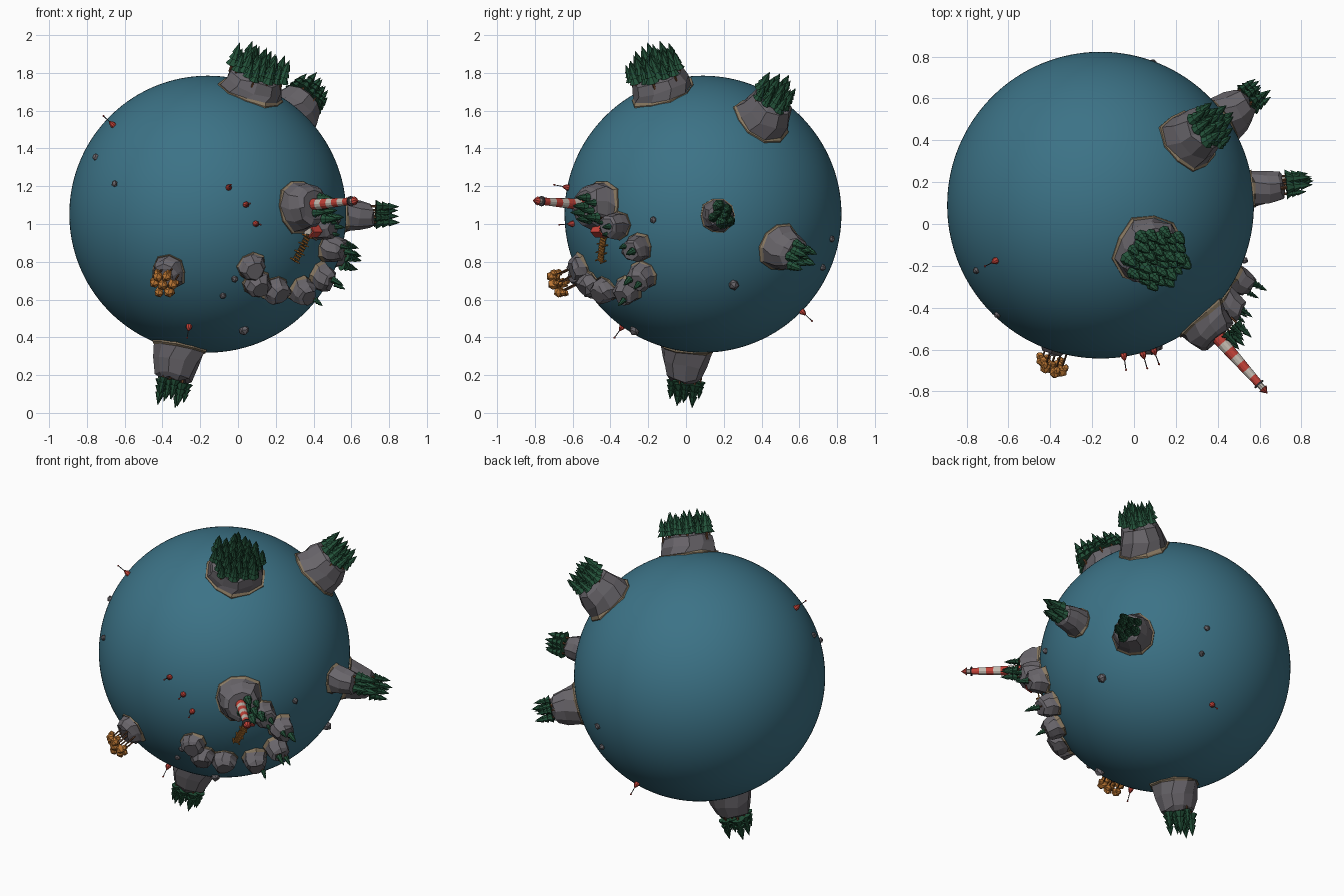
import bpy, bmesh, math, random
from mathutils import Vector, Matrix

random.seed(7)
cube = bpy.data.objects.get("Cube")
if cube:
    bpy.data.objects.remove(cube)

CENTRE, R = Vector((-0.16, 0.09, 1.052)), 0.733
COLOURS = {
    "ocean_blue": (0.045, 0.17, 0.24), "rock_grey": (0.14, 0.13, 0.145),
    "sand": (0.25, 0.19, 0.12), "pine_green": (0.017, 0.085, 0.042),
    "bark_brown": (0.12, 0.05, 0.022), "autumn_orange": (0.52, 0.19, 0.035),
    "signal_red": (0.55, 0.055, 0.04), "off_white": (0.55, 0.5, 0.44),
    "dock_wood": (0.36, 0.14, 0.025), "dark_metal": (0.05, 0.045, 0.05)}
NAMES = list(COLOURS)
for name, rgb in COLOURS.items():
    m = bpy.data.materials.new(name)
    m.use_nodes = True
    m.diffuse_color = (*rgb, 1)
    m.node_tree.nodes["Principled BSDF"].inputs["Base Color"].default_value = (*rgb, 1)


def finish(bm, name):
    """Turn a bmesh into an object carrying only the materials it uses."""
    used = sorted({f.material_index for f in bm.faces})
    for f in bm.faces:
        f.material_index = used.index(f.material_index)
    mesh = bpy.data.meshes.new(name)
    bm.to_mesh(mesh)
    bm.free()
    for i in used:
        mesh.materials.append(bpy.data.materials[NAMES[i]])
    ob = bpy.data.objects.new(name, mesh)
    bpy.context.collection.objects.link(ob)
    return ob


def frame(d):
    """Frame at the globe centre with z pointing outward along d."""
    return Matrix.Translation(CENTRE) @ Vector(d).to_track_quat('Z', 'Y').to_matrix().to_4x4()


def paint(verts, colour):
    for f in {f for v in verts for f in v.link_faces}:
        f.material_index = NAMES.index(colour)


def cone(bm, M, r1, r2, z1, z2, colour, sides=7):
    T = M @ Matrix.Translation((0, 0, (z1 + z2) / 2))
    paint(bmesh.ops.create_cone(bm, cap_ends=True, segments=sides, radius1=r1,
          radius2=max(r2, 0.0005), depth=z2 - z1, matrix=T)["verts"], colour)


def box(bm, M, pos, size, colour):
    T = M @ Matrix.Translation(pos) @ Matrix.Diagonal((*size, 1))
    paint(bmesh.ops.create_cube(bm, size=1, matrix=T)["verts"], colour)


def blob(bm, M, pos, r, colour, rough=0.15):
    vs = bmesh.ops.create_icosphere(bm, subdivisions=1, radius=r)["verts"]
    for v in vs:
        v.co = M @ (Vector(pos) + v.co * random.uniform(1 - rough, 1 + rough))
    paint(vs, colour)


def rock(name, d, r, top_r, top, sides=10):
    """Faceted tapering island with a sandy band at the waterline."""
    bm, M = bmesh.new(), frame(d)
    shore = math.sqrt(R * R - r * r)
    rows = [(r * 1.03, shore - 0.04), (r * 1.03, shore + 0.008),
            (r * 0.96, shore + 0.014), (r * 0.55 + top_r * 0.45, (shore + top) / 2),
            (top_r, top - 0.015), (top_r * 0.75, top)]
    wob = [random.uniform(0.9, 1.08) for _ in range(sides)]
    rings = []
    for k, (rr, z) in enumerate(rows):
        ring = []
        for i in range(sides):
            a = math.tau * (i + 0.3 * (k > 2)) / sides
            q = rr * wob[i] * (random.uniform(0.95, 1.05) if k > 2 else 1)
            dz = random.uniform(-0.012, 0.012) if k > 1 else 0
            ring.append(bm.verts.new(M @ Vector((q * math.cos(a), q * math.sin(a), z + dz))))
        rings.append(ring)
    for k in range(len(rings) - 1):
        for i in range(sides):
            j = (i + 1) % sides
            f = bm.faces.new((rings[k][i], rings[k][j], rings[k + 1][j], rings[k + 1][i]))
            f.material_index = NAMES.index("sand" if k < 2 else "rock_grey")
    bm.faces.new(rings[-1]).material_index = NAMES.index("rock_grey")
    finish(bm, name)


def pine(bm, M, x, y, z, h):
    """Trunk with three stacked cones."""
    T = M @ Matrix.Translation((x, y, z)) @ Matrix.Rotation(random.random() * 6, 4, 'Z')
    cone(bm, T, h * 0.05, h * 0.05, -0.02, h * 0.3, "bark_brown", 5)
    for lo, hi, r in ((0.15, 0.55, 0.25), (0.38, 0.78, 0.2), (0.6, 1.0, 0.15)):
        cone(bm, T, h * r, 0, h * lo, h * hi, "pine_green")


def grove(name, d, count, spread, z, h):
    bm, M = bmesh.new(), frame(d)
    for i in range(count):
        a, q = i * 2.4, spread * math.sqrt((i + 0.5) / count)
        pine(bm, M, q * math.cos(a), q * math.sin(a), z - 0.15 * q, h * random.uniform(0.8, 1.2))
    finish(bm, name)


# Ocean globe
bm = bmesh.new()
bmesh.ops.create_icosphere(bm, subdivisions=6, radius=R, matrix=Matrix.Translation(CENTRE))
for f in bm.faces:
    f.smooth = True
finish(bm, "ocean_globe")

# Wooded islands: direction, base radius, top radius, top height, trees, spread, tree height
ISLANDS = {
    "north": ((0.32, -0.30, 0.90), 0.18, 0.15, 0.83, 36, 0.145, 0.135),
    "upper_back": ((0.58, 0.42, 0.69), 0.155, 0.11, 0.88, 18, 0.1, 0.13),
    "lower_back": ((0.79, 0.56, -0.24), 0.125, 0.085, 0.88, 9, 0.07, 0.125),
    "left_side": ((0.9, 0.1, -0.01), 0.095, 0.07, 0.88, 7, 0.055, 0.13),
    "south": ((-0.19, -0.10, -0.92), 0.145, 0.1, 0.9, 13, 0.085, 0.13)}
for name, (d, r, tr, top, n, spread, h) in ISLANDS.items():
    rock(name + "_island", d, r, tr, top)
    grove(name + "_pines", d, n, spread, top, h)

# Lighthouse island with its pines
LIGHT = (0.66, -0.745, 0.06)
rock("lighthouse_island", LIGHT, 0.14, 0.105, 0.85)
grove("lighthouse_pines", (0.69, -0.68, 0.02), 7, 0.075, 0.85, 0.1)

# Striped lighthouse tower, gallery, lantern and cap
bm, M = bmesh.new(), frame(LIGHT)
BANDS, z0, z1 = 7, 0.84, 1.14
for i in range(BANDS):
    lo, hi = i / BANDS, (i + 1) / BANDS
    cone(bm, M, 0.032 - 0.013 * lo, 0.032 - 0.013 * hi, z0 + (z1 - z0) * lo,
         z0 + (z1 - z0) * hi, "off_white" if i % 2 else "signal_red", 12)
cone(bm, M, 0.027, 0.027, 1.14, 1.148, "dark_metal", 12)
cone(bm, M, 0.015, 0.015, 1.148, 1.172, "off_white", 8)
cone(bm, M, 0.024, 0, 1.172, 1.205, "signal_red", 8)
finish(bm, "lighthouse")

# Crescent of small rocks
CHAIN = [(0.61, -0.47, -0.06), (0.66, -0.36, -0.18), (0.63, -0.34, -0.35),
         (0.52, -0.42, -0.43), (0.40, -0.57, -0.44), (0.28, -0.64, -0.40), (0.25, -0.69, -0.30)]
for i, d in enumerate(CHAIN):
    rock(f"crescent_rock_{i + 1}", d, 0.078, 0.062, 0.845 - 0.008 * i, 8)
for i, n in ((0, 3), (1, 2), (2, 2), (3, 1)):
    grove(f"crescent_pines_{i + 1}", CHAIN[i], n, 0.045, 0.835, 0.075)

# Autumn island with round trees
AUTUMN = (-0.21, -0.64, -0.31)
rock("autumn_island", AUTUMN, 0.095, 0.07, 0.80, 9)
bm, M = bmesh.new(), frame((-0.235, -0.77, -0.37))
for i in range(7):
    a, q = i * math.tau / 6, 0.052 if i < 6 else 0
    x, y, top = q * math.cos(a), q * math.sin(a), random.uniform(0.87, 0.9)
    cone(bm, M, 0.006, 0.005, 0.76, top, "bark_brown", 5)
    cone(bm, M @ Matrix.Translation((x, y, 0)), 0.005, 0.004, 0.77, top, "bark_brown", 5)
    blob(bm, M, (x, y, top), 0.029, "autumn_orange")
    blob(bm, M, (x * 1.25, y * 1.25, top - 0.02), 0.02, "autumn_orange")
finish(bm, "autumn_trees")

# Plank dock with posts, following the water
bm = bmesh.new()
start, end = Vector((0.47, -0.55, -0.25)), Vector((0.55, -0.53, -0.09))
for i in range(12):
    n = start.lerp(end, i / 11).normalized()
    along = (end - start).normalized()
    along = (along - n * along.dot(n)).normalized()
    M = Matrix((along, n.cross(along), n)).transposed().to_4x4()
    M.translation = CENTRE
    box(bm, M, (0, 0, 0.755), (0.012, 0.04, 0.007), "dock_wood")
    if i % 3 == 0:
        for s in (-1, 1):
            box(bm, M, (0, s * 0.018, 0.75), (0.006, 0.006, 0.05), "dock_wood")
finish(bm, "dock")

# Boat hut with a gabled roof
bm, M = bmesh.new(), frame((0.57, -0.56, -0.09))
box(bm, M, (0, 0, 0.765), (0.05, 0.04, 0.06), "off_white")
for s in (-1, 1):
    T = M @ Matrix.Translation((0, s * 0.015, 0.805)) @ Matrix.Rotation(-s * 0.75, 4, 'X')
    box(bm, T, (0, 0, 0), (0.065, 0.045, 0.008), "signal_red")
finish(bm, "boat_hut")

# Buoys with masts
BUOYS = [(0.11, -0.71, 0.14), (0.2, -0.7, 0.05), (0.25, -0.68, -0.05),
         (-0.51, -0.27, 0.48), (-0.1, -0.43, -0.6), (0.08, 0.53, -0.52)]
for i, d in enumerate(BUOYS):
    bm, M = bmesh.new(), frame(d)
    cone(bm, M, 0.016, 0.016, 0.725, 0.745, "signal_red", 8)
    cone(bm, M, 0.016, 0.005, 0.745, 0.765, "signal_red", 8)
    cone(bm, M, 0.0025, 0.0025, 0.765, 0.81, "dark_metal", 5)
    blob(bm, M, (0, 0, 0.812), 0.006, "signal_red", 0)
    finish(bm, f"buoy_{i + 1}")

# Loose boulders in the water
BOULDERS = [(-0.59, -0.31, 0.30), (-0.49, -0.52, 0.16), (0.14, -0.63, -0.34),
            (0.08, -0.59, -0.43), (0.19, -0.36, -0.61), (0.68, -0.26, -0.03),
            (0.61, 0.16, -0.37), (0.25, 0.68, -0.13), (0.25, 0.63, -0.28)]
for i, d in enumerate(BOULDERS):
    bm = bmesh.new()
    blob(bm, frame(d), (0, 0, 0.737), 0.03 if i in (4, 6) else 0.019, "rock_grey", 0.12)
    finish(bm, f"boulder_{i + 1}")
